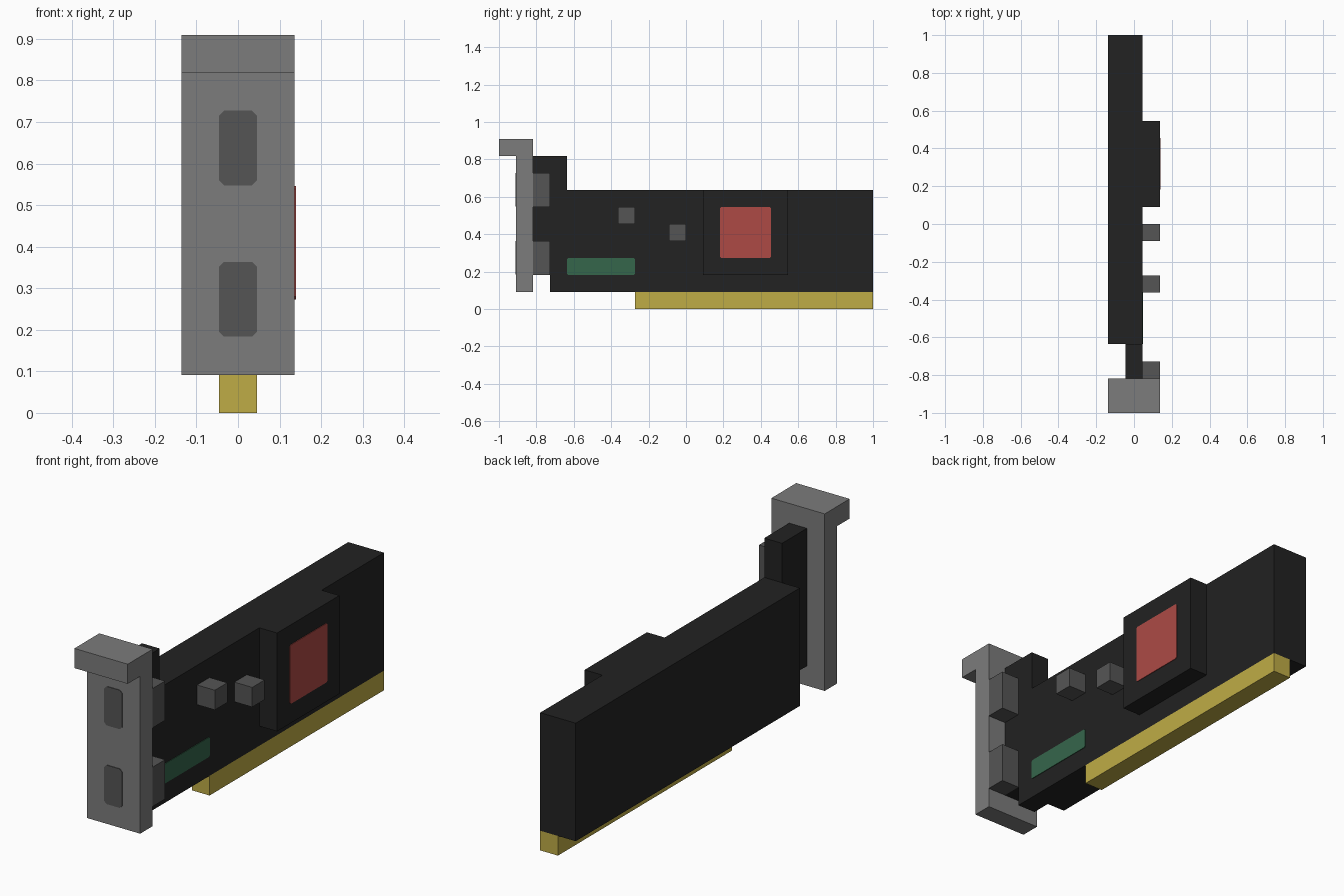
import bpy
import bmesh

cube = bpy.data.objects.get("Cube")
if cube:
    bpy.data.objects.remove(cube, do_unlink=True)

U = 1 / 11  # grid unit that all parts snap to


def material(name, rgb):
    lin = [(c / 255 / 12.92) if c / 255 <= 0.04045 else ((c / 255 + 0.055) / 1.055) ** 2.4 for c in rgb]
    mat = bpy.data.materials.new(name)
    mat.use_nodes = True
    mat.diffuse_color = (*lin, 1)
    bsdf = mat.node_tree.nodes["Principled BSDF"]
    bsdf.inputs["Base Color"].default_value = (*lin, 1)
    bsdf.inputs["Roughness"].default_value = 0.8
    return mat


BLACK = material("board black", (34, 34, 34))
GREY = material("bracket grey", (124, 124, 124))
DARK = material("connector grey", (85, 85, 85))
GOLD = material("contact gold", (191, 172, 70))
RED = material("chip red", (173, 74, 69))
GREEN = material("label green", (53, 102, 75))


def prism(name, outline, axis, lo, hi, mat):
    """Extrude an outline of (y, z) along x, or of (x, z) along y."""
    bm = bmesh.new()

    def place(p, d):
        return (d, p[0], p[1]) if axis == "x" else (p[0], d, p[1])

    near = [bm.verts.new(place(p, lo)) for p in outline]
    far = [bm.verts.new(place(p, hi)) for p in outline]
    bm.faces.new(near)
    bm.faces.new(far[::-1])
    for i in range(len(outline)):
        j = (i + 1) % len(outline)
        bm.faces.new((near[i], near[j], far[j], far[i]))
    bmesh.ops.recalc_face_normals(bm, faces=bm.faces)
    mesh = bpy.data.meshes.new(name)
    bm.to_mesh(mesh)
    bm.free()
    mesh.materials.append(mat)
    obj = bpy.data.objects.new(name, mesh)
    bpy.context.collection.objects.link(obj)
    return obj


def units(points):
    return [(a * U, b * U) for a, b in points]


def rect(a0, a1, b0, b1, c=0):
    """Rectangle in grid units, with optional clipped corners."""
    if not c:
        return units([(a0, b0), (a1, b0), (a1, b1), (a0, b1)])
    return units([(a0 + c, b0), (a1 - c, b0), (a1, b0 + c), (a1, b1 - c),
                  (a1 - c, b1), (a0 + c, b1), (a0, b1 - c), (a0, b0 + c)])


def box(name, x, y, z, mat):
    return prism(name, rect(*y, *z), "x", x[0] * U, x[1] * U, mat)


# Main body and the thin stepped riser that meets the bracket
box("card_body", (-1.5, 0.5), (-7, 11), (1, 7), BLACK)
prism("card_riser", units([(-9, 2), (-8, 2), (-8, 1), (-7, 1), (-7, 9), (-9, 9)]),
      "x", -0.5 * U, 0.5 * U, BLACK)

# Mounting bracket with its forward flange
prism("mounting_bracket", units([(-11, 9), (-10, 9), (-10, 1), (-9, 1), (-9, 10), (-11, 10)]),
      "x", -1.5 * U, 1.5 * U, GREY)

# Gold edge contacts
box("edge_contacts", (-0.5, 0.5), (-3, 11), (0, 1), GOLD)

# Large chip housing with red face
box("chip_housing", (0.5, 1.5), (1, 6), (2, 7), BLACK)
prism("chip_face", rect(2, 5, 3, 6, 0.08), "x", 1.5 * U - 0.002, 1.5 * U + 0.003, RED)

# Green label on the body side
prism("side_label", rect(-7, -3, 2, 3, 0.08), "x", 0.5 * U - 0.002, 0.5 * U + 0.003, GREEN)

# Small square components
for i, (y, z) in enumerate([(-4, 5), (-1, 4)], 1):
    box(f"small_component_{i}", (0.5, 1.5), (y, y + 1), (z, z + 1), DARK)

# Connector blocks behind the bracket, with port openings on its front
for label, z in (("lower", 2), ("upper", 6)):
    box(f"{label}_connector", (0.5, 1.5), (-9, -8), (z, z + 2), DARK)
    prism(f"{label}_port", rect(-0.5, 0.5, z + 0.02, z + 2, 0.13), "y",
          -10 * U - 0.003, -10 * U + 0.002, DARK)
